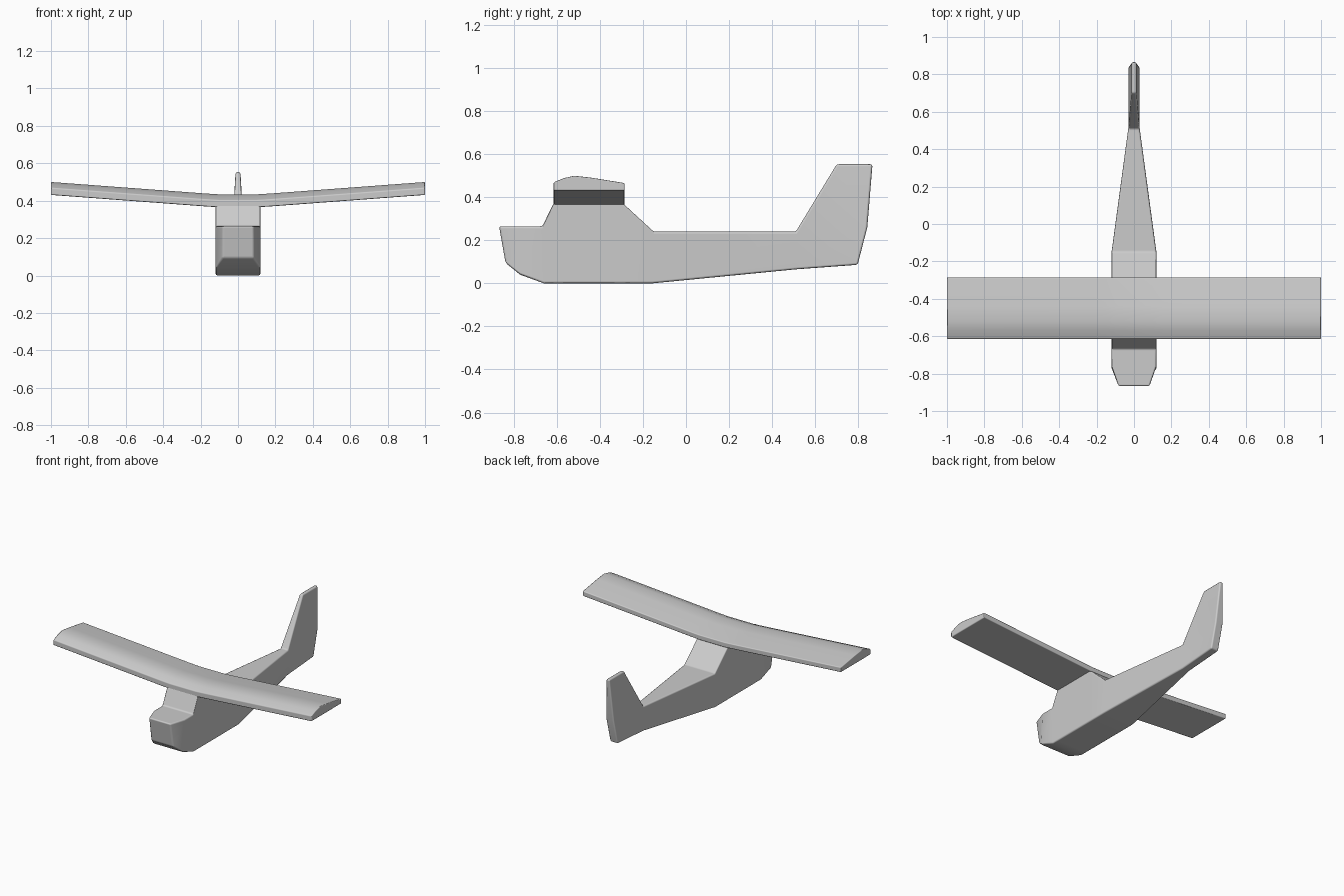
import bpy, bmesh

if "Cube" in bpy.data.objects:
    bpy.data.objects.remove(bpy.data.objects["Cube"])


def finish(name, bm, bevel):
    bmesh.ops.recalc_face_normals(bm, faces=bm.faces)
    for f in bm.faces:
        f.smooth = True
    me = bpy.data.meshes.new(name)
    bm.to_mesh(me)
    bm.free()
    ob = bpy.data.objects.new(name, me)
    bpy.context.collection.objects.link(ob)
    m = ob.modifiers.new("soft_edges", 'BEVEL')
    m.width = bevel
    m.segments = 2
    m.limit_method = 'ANGLE'
    m.angle_limit = 0.52
    m.harden_normals = True
    return ob


def loft(bm, rings):
    """Join closed rings of points and cap both ends."""
    loops = [[bm.verts.new(p) for p in r] for r in rings]
    n = len(loops[0])
    for a, b in zip(loops, loops[1:]):
        for i in range(n):
            j = (i + 1) % n
            bm.faces.new((a[i], a[j], b[j], b[i]))
    bm.faces.new(loops[0])
    bm.faces.new(loops[-1])
    return loops


# Fuselage: stations of (bottom y, bottom z, top y, top z, half width)
stations = [
    (-0.838, 0.095, -0.868, 0.265, 0.083),
    (-0.770, 0.040, -0.760, 0.265, 0.12),
    (-0.660, 0.000, -0.667, 0.265, 0.12),
    (-0.610, 0.000, -0.612, 0.378, 0.12),
    (-0.300, 0.000, -0.300, 0.378, 0.12),
    (-0.155, 0.000, -0.150, 0.240, 0.12),
    (0.510, 0.065, 0.510, 0.240, 0.03),
    (0.797, 0.086, 0.842, 0.260, 0.03),
]
bm = bmesh.new()
loops = loft(bm, [[(-w, yb, zb), (w, yb, zb), (w, yt, zt), (-w, yt, zt)]
                  for yb, zb, yt, zt, w in stations])

# Tail fin: the last top face raised to a narrow tip
base = loops[-2][2:] + loops[-1][2:]
top_face = next(f for f in bm.faces if set(f.verts) == set(base))
tip = [bm.verts.new(p) for p in ((0.013, 0.70, 0.553), (-0.013, 0.70, 0.553),
                                 (-0.013, 0.866, 0.553), (0.013, 0.866, 0.553))]
ring = [base[0], base[1], base[3], base[2]]
bm.faces.remove(top_face)
for i in range(4):
    j = (i + 1) % 4
    bm.faces.new((ring[i], ring[j], tip[j], tip[i]))
bm.faces.new(tip)
finish("fuselage_and_fin", bm, 0.01)

# Wing: one section carried along the span, tips raised
section = [(-0.615, 0.365), (-0.615, 0.403), (-0.57, 0.422), (-0.52, 0.434),
           (-0.44, 0.425), (-0.285, 0.400), (-0.285, 0.365)]
half = [(0.10, 0.0), (0.15, 0.003), (0.20, 0.0065), (1.0, 0.066)]
span = [(-x, d) for x, d in reversed(half)] + half
bm = bmesh.new()
loft(bm, [[(x, y, z + d) for y, z in section] for x, d in span])
finish("wing", bm, 0.006)
